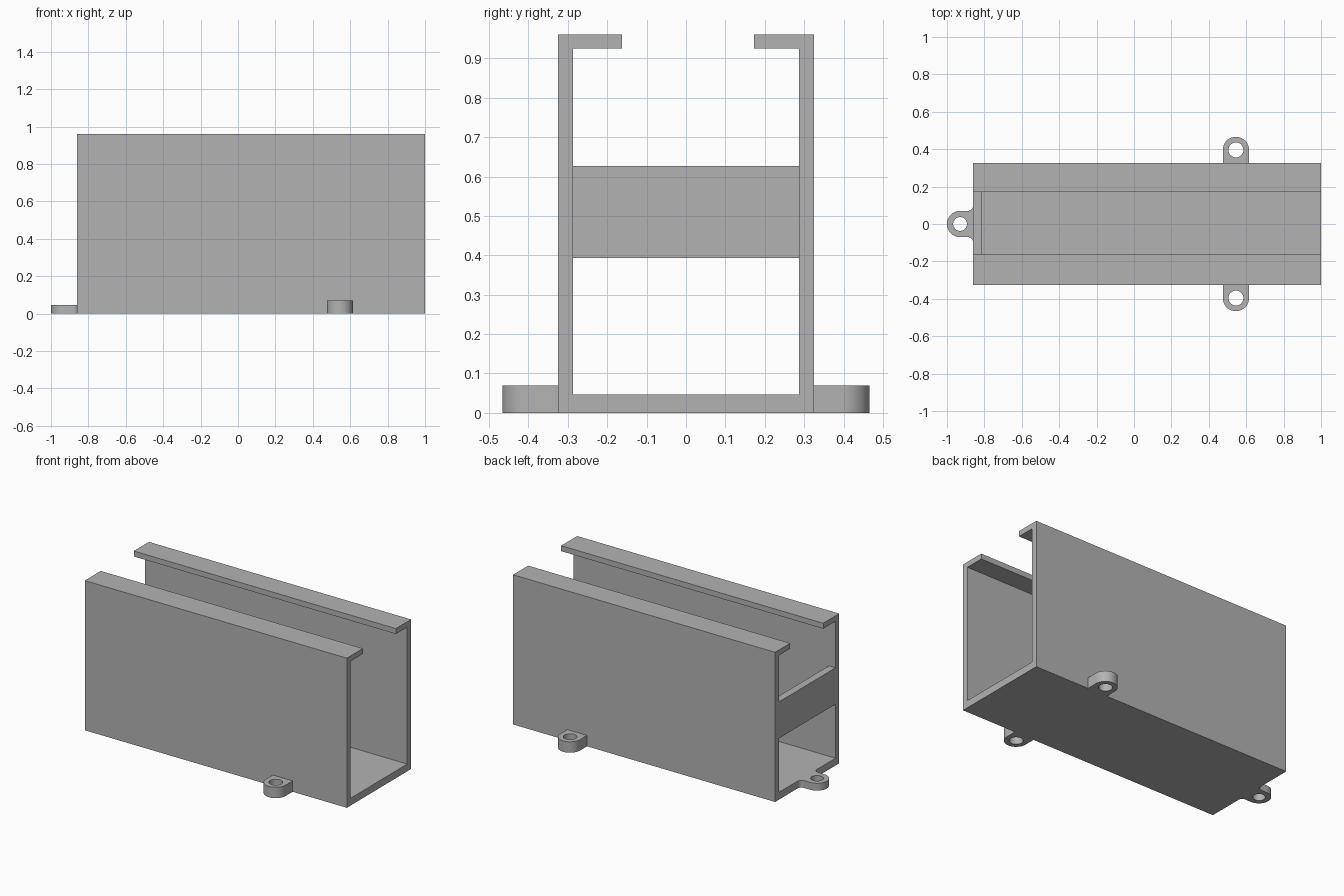
import bpy, bmesh
from math import sin, cos, pi, radians
from mathutils import Matrix, Vector

if "Cube" in bpy.data.objects:
    bpy.data.objects.remove(bpy.data.objects["Cube"])

grey = bpy.data.materials.new("light grey")
grey.diffuse_color = (0.45, 0.45, 0.45, 1)
grey.use_nodes = True
grey.node_tree.nodes["Principled BSDF"].inputs["Base Color"].default_value = grey.diffuse_color

X0, X1 = -0.86, 1.0      # channel ends
W, WI = 0.325, 0.287     # outer and inner half width
H, FLOOR = 0.96, 0.047


def arc(cx, cy, r, a0, a1, n):
    """Points along an arc, angles in degrees."""
    return [(cx + r * cos(radians(a0 + (a1 - a0) * i / n)),
             cy + r * sin(radians(a0 + (a1 - a0) * i / n))) for i in range(n + 1)]


def prism(name, loops, depth, matrix=Matrix(), smooth=False):
    """Extrude an outline, with optional hole loops, along its local z."""
    bm = bmesh.new()
    for loop in loops:
        vs = [bm.verts.new((x, y, 0)) for x, y in loop]
        for a, b in zip(vs, vs[1:] + vs[:1]):
            bm.edges.new((a, b))
    bmesh.ops.triangle_fill(bm, edges=bm.edges[:], use_beauty=True)
    ext = bmesh.ops.extrude_face_region(bm, geom=bm.faces[:], use_keep_orig=True)
    verts = [g for g in ext["geom"] if isinstance(g, bmesh.types.BMVert)]
    bmesh.ops.translate(bm, verts=verts, vec=Vector((0, 0, depth)))
    bmesh.ops.transform(bm, matrix=matrix, verts=bm.verts[:])
    bmesh.ops.recalc_face_normals(bm, faces=bm.faces[:])
    bmesh.ops.dissolve_limit(bm, angle_limit=radians(0.5),
                             verts=bm.verts[:], edges=bm.edges[:])
    mesh = bpy.data.meshes.new(name)
    bm.to_mesh(mesh)
    bm.free()
    mesh.materials.append(grey)
    obj = bpy.data.objects.new(name, mesh)
    bpy.context.collection.objects.link(obj)
    if smooth:
        bpy.ops.object.select_all(action='DESELECT')
        obj.select_set(True)
        bpy.context.view_layer.objects.active = obj
        bpy.ops.object.shade_smooth_by_angle(angle=radians(30))
    return obj


# Channel: one cross-section (y, z) swept along x, with inward top lips
section = [(-W, 0), (W, 0), (W, H), (0.172, H), (0.172, 0.925), (WI, 0.925),
           (WI, FLOOR), (-WI, FLOOR), (-WI, 0.925), (-0.163, 0.925), (-0.163, H), (-W, H)]
along_x = Matrix(((0, 0, 1, X0), (1, 0, 0, 0), (0, 1, 0, 0), (0, 0, 0, 1)))
prism("channel", [section], X1 - X0, along_x)

# Crossbar joining the walls at the closed end
bar = [(-WI, 0.393), (WI, 0.393), (WI, 0.627), (-WI, 0.627)]
prism("crossbar", [bar], 0.047, along_x)

# Side screw lugs: round-ended tabs with a hole
for side, label in ((1, "back"), (-1, "front")):
    outline = [(0.615, W)] + arc(0.545, 0.396, 0.07, 0, 180, 32) + [(0.475, W)]
    hole = arc(0.545, 0.396, 0.04, 0, 360, 40)[:-1]
    prism(label + "_lug", [outline, hole], 0.07,
          Matrix.Diagonal((1, side, 1, 1)), True)

# End screw lug with filleted root
outline = (arc(-0.888, 0.098, 0.028, 0, -90, 10) + arc(-0.93, 0, 0.07, 90, 270, 32)
           + arc(-0.888, -0.098, 0.028, 90, 0, 10))
hole = arc(-0.93, 0, 0.037, 0, 360, 40)[:-1]
prism("end_lug", [outline, hole], FLOOR, Matrix(), True)
